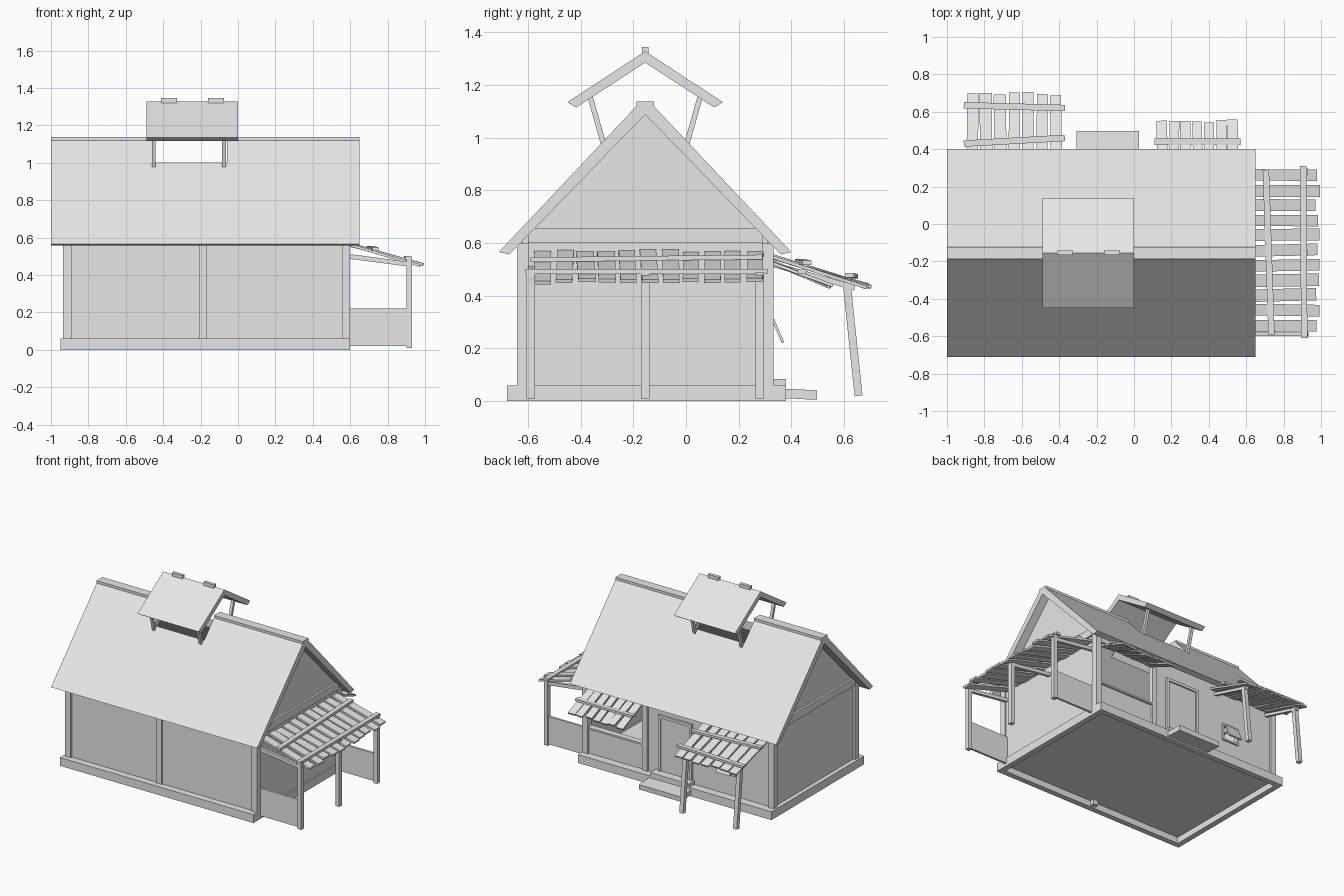
import bpy, bmesh, random
from mathutils import Vector, Matrix

random.seed(4)
cube = bpy.data.objects.get("Cube")
if cube:
    bpy.data.objects.remove(cube, do_unlink=True)

GREY = (0.8, 0.8, 0.8, 1)
mat = bpy.data.materials.new("plain_grey")
mat.use_nodes = True
mat.diffuse_color = GREY
mat.node_tree.nodes["Principled BSDF"].inputs["Base Color"].default_value = GREY


def finish(name, bm):
    bmesh.ops.recalc_face_normals(bm, faces=bm.faces)
    mesh = bpy.data.meshes.new(name)
    bm.to_mesh(mesh)
    bm.free()
    mesh.materials.append(mat)
    ob = bpy.data.objects.new(name, mesh)
    bpy.context.collection.objects.link(ob)
    return ob


def box(name, x, y, z):
    """Box from (min, max) ranges on each axis."""
    bm = bmesh.new()
    mid = Vector([sum(r) / 2 for r in (x, y, z)])
    size = [r[1] - r[0] for r in (x, y, z)]
    bmesh.ops.create_cube(bm, size=1, matrix=Matrix.Translation(mid) @ Matrix.Diagonal((*size, 1)))
    return finish(name, bm)


def beam(name, a, b, width, height):
    """Plank running from a to b."""
    a, b = Vector(a), Vector(b)
    rot = (b - a).to_track_quat('X', 'Z').to_matrix().to_4x4()
    bm = bmesh.new()
    bmesh.ops.create_cube(bm, size=1, matrix=Matrix.Translation((a + b) / 2) @ rot
                          @ Matrix.Diagonal(((b - a).length, width, height, 1)))
    return finish(name, bm)


def prism(name, pts, x0, x1):
    """Extrude a (y, z) outline along x."""
    bm = bmesh.new()
    face = bm.faces.new([bm.verts.new((x0, y, z)) for y, z in pts])
    ext = bmesh.ops.extrude_face_region(bm, geom=[face])
    verts = [v for v in ext["geom"] if isinstance(v, bmesh.types.BMVert)]
    bmesh.ops.translate(bm, verts=verts, vec=(x1 - x0, 0, 0))
    return finish(name, bm)


def cut(target, name, x, y, z):
    cutter = box(name, x, y, z)
    cutter.hide_render = True
    cutter.display_type = 'WIRE'
    mod = target.modifiers.new(name, 'BOOLEAN')
    mod.operation = 'DIFFERENCE'
    mod.object = cutter
    mod.solver = 'EXACT'


def jit(amount):
    return random.uniform(-amount, amount)


MID = -0.155  # y of the ridge


def gable_roof(name, half, inner, eave, lip, crown, under, x0, x1):
    """Two sloping slabs in one outline; crown holds the ridge points as (dy, z)."""
    top = [(MID + dy, z) for dy, z in crown]
    return prism(name, [(MID - half, eave), *top, (MID + half, eave),
                        (MID + inner, lip), (MID, under), (MID - inner, lip)], x0, x1)


# Base: raised floor inside a frame of sills
box("floor", (-0.93, 0.58), (-0.66, 0.36), (0.045, 0.057))
for y in (-0.68, 0.34):
    box("long_sill", (-0.95, 0.60), (y, y + 0.04), (0, 0.06))
for x in (-0.95, 0.56):
    box("end_sill", (x, x + 0.04), (-0.64, 0.34), (0, 0.06))

# Walls
box("front_wall", (-0.92, 0.58), (-0.625, -0.605), (0.05, 0.62))
back = box("back_wall", (-0.92, 0.58), (0.295, 0.315), (0.05, 0.62))
cut(back, "counter_cutter", (0.12, 0.56), (0.2, 0.4), (0.25, 0.56))
cut(back, "window_cutter", (-0.61, -0.5), (0.2, 0.4), (0.215, 0.315))
for side, x in (("right", -0.92), ("left", 0.57)):
    prism(side + "_gable_wall", [(-0.62, 0.05), (0.31, 0.05), (0.31, 0.63),
                                 (MID, 1.10), (-0.62, 0.63)], x, x + 0.02)

# Corner posts, middle posts and tie beams
for x in (-0.91, 0.58):
    for y in (-0.62, 0.31):
        box("corner_post", (x - 0.025, x + 0.02), (y - 0.022, y + 0.022), (0.05, 0.6))
    box("gable_tie_beam", (x - 0.025, x + 0.025), (-0.6, 0.29), (0.6, 0.655))
box("front_middle_post", (-0.205, -0.165), (-0.64, -0.61), (0.01, 0.6))
box("back_middle_post", (0.08, 0.12), (0.3, 0.33), (0.05, 0.6))

# Main roof with a flat ridge cap and a vent opening
roof = gable_roof("main_roof", 0.555, 0.515, 0.566, 0.557,
                  [(-0.033, 1.12), (-0.033, 1.138), (0.033, 1.138), (0.033, 1.12)],
                  1.088, -1.0, 0.65)
cut(roof, "vent_cutter", (-0.46, -0.06), (MID - 0.145, MID + 0.145), (0.85, 1.3))

# Raised vent roof, its legs and ridge clips
gable_roof("vent_roof", 0.295, 0.262, 1.135, 1.115, [(0, 1.328)], 1.285, -0.49, 0.0)
for x in (-0.45, -0.075):
    for s in (-1, 1):
        beam("vent_leg", (x, MID + s * 0.155, 0.965), (x, MID + s * 0.21, 1.16), 0.02, 0.02)
for x in (-0.37, -0.118):
    box("ridge_clip", (x - 0.043, x + 0.043), (MID - 0.012, MID + 0.012), (1.30, 1.345))

# Side porch: posts, rafters, low panels
for y in (-0.59, MID, 0.28):
    box("porch_post", (0.9, 0.93), (y - 0.016, y + 0.016), (0.01, 0.49))
    beam("porch_rafter", (0.59, y, 0.50), (0.93, y, 0.455), 0.02, 0.025)
for y in (-0.59, 0.28):
    box("porch_panel", (0.59, 0.91), (y - 0.008, y + 0.008), (0.02, 0.22))

# Porch awning slats and battens
for i in range(11):
    y = -0.54 + i * 0.08
    end = 0.98 + jit(0.012)
    beam("porch_slat", (0.59, y + jit(0.006), 0.564 + jit(0.006)),
         (end, y + jit(0.006), 0.455 + jit(0.006)), 0.064 + jit(0.004), 0.014)
beam("porch_batten", (0.735, -0.59, 0.537), (0.705, 0.29, 0.547), 0.034, 0.018)
beam("porch_batten", (0.91, -0.61, 0.492), (0.905, 0.31, 0.492), 0.034, 0.018)


def back_awning(name, x0, x1, count, y1, z0, z1):
    """Row of sloping slats leaning out from the back wall."""
    step = (x1 - x0) / count
    for i in range(count):
        x = x0 + (i + 0.5) * step
        beam(name + "_slat", (x + jit(0.003), 0.32, z0 + jit(0.005)),
             (x + jit(0.004), y1 + jit(0.01), z1 + jit(0.005)), step * (0.84 + jit(0.06)), 0.012)


# Large back awning on leaning posts
back_awning("large_awning", -0.9, -0.38, 7, 0.695, 0.55, 0.435)
beam("large_awning_batten", (-0.91, 0.43, 0.532), (-0.37, 0.46, 0.525), 0.034, 0.016)
beam("large_awning_batten", (-0.91, 0.635, 0.474), (-0.37, 0.62, 0.478), 0.034, 0.016)
for x in (-0.86, -0.43):
    beam("large_awning_post", (x, 0.655, 0.02), (x, 0.61, 0.45), 0.03, 0.03)
    beam("large_awning_rafter", (x, 0.31, 0.525), (x, 0.64, 0.43), 0.02, 0.02)

# Small back awning over the counter
back_awning("small_awning", 0.12, 0.56, 7, 0.55, 0.53, 0.435)
beam("small_awning_batten", (0.11, 0.44, 0.492), (0.57, 0.44, 0.492), 0.034, 0.016)
box("counter_sill", (0.12, 0.56), (0.285, 0.33), (0.238, 0.25))

# Door with frame
box("door", (-0.26, -0.02), (0.31, 0.32), (0.085, 0.47))
for x in (-0.275, -0.025):
    box("door_jamb", (x, x + 0.02), (0.31, 0.33), (0.085, 0.49))
box("door_lintel", (-0.275, -0.005), (0.31, 0.33), (0.47, 0.49))

# Steps
box("upper_step", (-0.29, 0.02), (0.31, 0.38), (0.06, 0.085))
beam("lower_step", (-0.14, 0.36, 0.03), (-0.14, 0.497, 0.023), 0.335, 0.036)

# Window frame and propped shutter
for x in (-0.62, -0.5):
    box("window_jamb", (x, x + 0.012), (0.305, 0.325), (0.205, 0.325))
for z in (0.203, 0.315):
    box("window_rail", (-0.62, -0.488), (0.305, 0.325), (z, z + 0.012))
beam("window_shutter", (-0.555, 0.33, 0.31), (-0.555, 0.368, 0.222), 0.11, 0.01)
